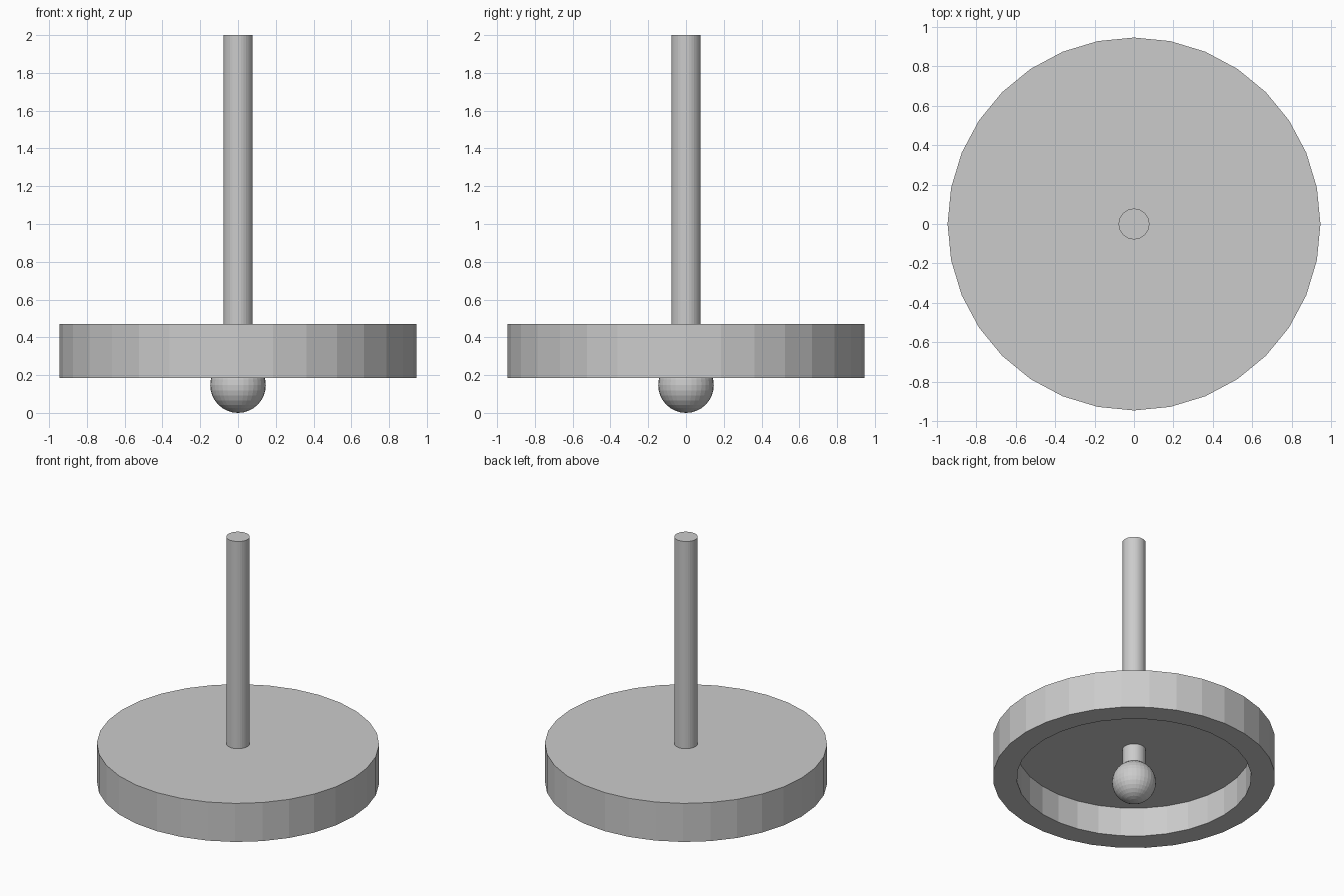
import bpy, bmesh
from math import cos, sin, tau

if "Cube" in bpy.data.objects:
    bpy.data.objects.remove(bpy.data.objects["Cube"])

SIDES = 32


def lathe(name, profile):
    """Spin a closed-ended (radius, z) profile around z; radius 0 makes a cap."""
    bm = bmesh.new()
    rings = [[bm.verts.new((r * cos(tau * i / SIDES), r * sin(tau * i / SIDES), z))
              for i in range(SIDES)] for r, z in profile]
    for a, b in zip(rings, rings[1:]):
        for i in range(SIDES):
            j = (i + 1) % SIDES
            bm.faces.new((a[i], a[j], b[j], b[i]))
    bm.faces.new(rings[0][::-1])
    bm.faces.new(rings[-1])
    bmesh.ops.recalc_face_normals(bm, faces=bm.faces)
    mesh = bpy.data.meshes.new(name)
    bm.to_mesh(mesh)
    bm.free()
    obj = bpy.data.objects.new(name, mesh)
    bpy.context.collection.objects.link(obj)
    return obj


# Flywheel disc, hollowed out underneath
lathe("flywheel", [(0.785, 0.40), (0.785, 0.185), (0.945, 0.185), (0.945, 0.47)])

# Central spindle, running through the disc into the ball
lathe("spindle", [(0.078, 0.15), (0.078, 2.0)])

# Ball tip the model spins on
bpy.ops.mesh.primitive_uv_sphere_add(segments=32, ring_count=16, radius=0.147,
                                     location=(0, 0, 0.147))
bpy.context.object.name = "ball_tip"
